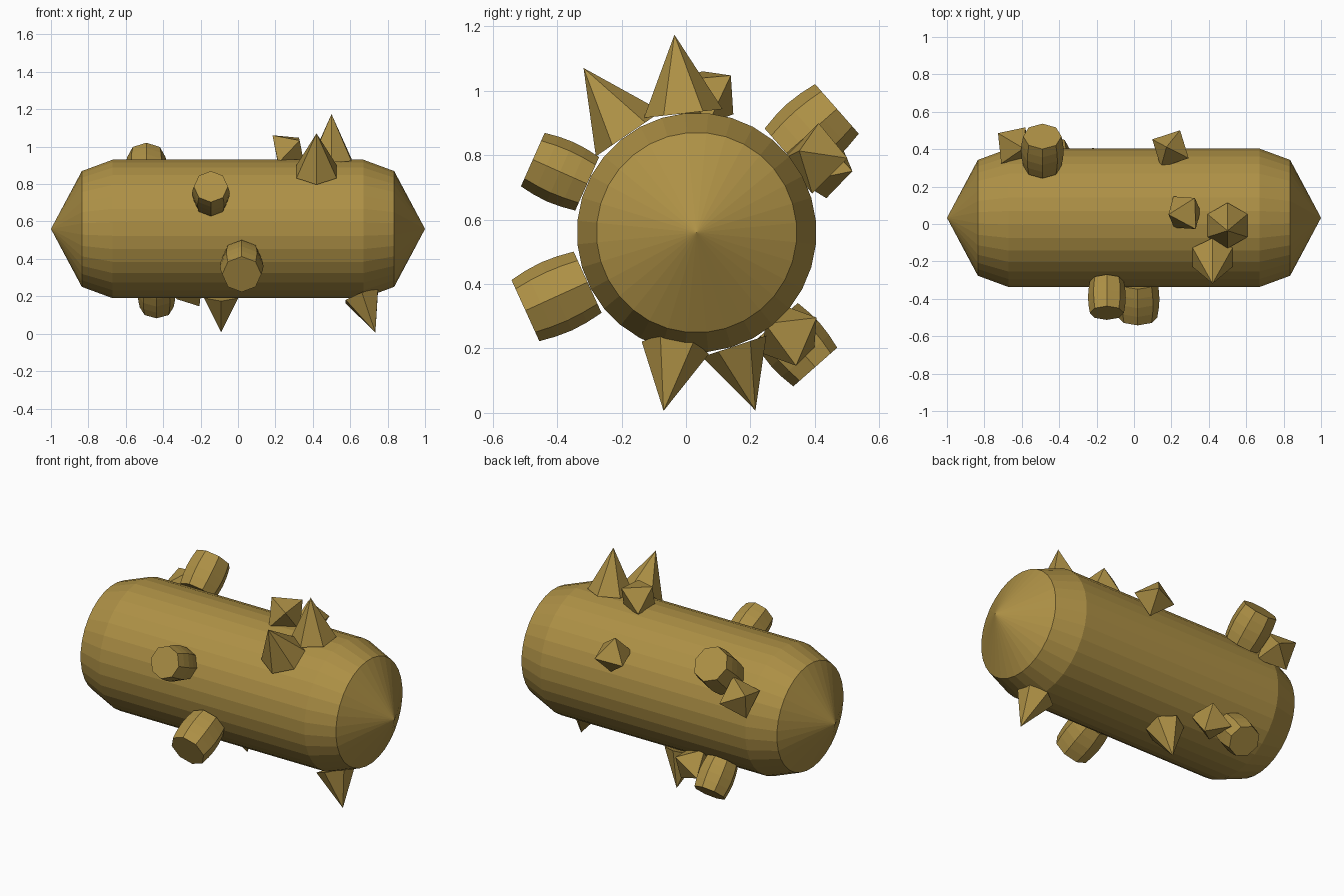
import bpy
import math
from mathutils import Vector

if "Cube" in bpy.data.objects:
    bpy.data.objects.remove(bpy.data.objects["Cube"])

CY, CZ, R = 0.033, 0.56, 0.372   # hull axis position and radius

mat = bpy.data.materials.new("ochre")
mat.diffuse_color = (0.42, 0.28, 0.06, 1)
mat.use_nodes = True
mat.node_tree.nodes["Principled BSDF"].inputs["Base Color"].default_value = mat.diffuse_color


def add_mesh(name, verts, faces):
    me = bpy.data.meshes.new(name)
    me.from_pydata([tuple(v) for v in verts], [], faces)
    me.materials.append(mat)
    ob = bpy.data.objects.new(name, me)
    bpy.context.collection.objects.link(ob)
    return ob


def lathe(name, origin, axis, profile, sides, phase=0.0):
    """Spin (height, radius) pairs round an axis; radius 0 makes a point."""
    n = Vector(axis).normalized()
    ref = Vector((1, 0, 0)) if abs(n.x) < 0.9 else Vector((0, 1, 0))
    t = (ref - n * ref.dot(n)).normalized()
    u = n.cross(t)
    verts, rings, faces = [], [], []
    for h, r in profile:
        start = len(verts)
        c = Vector(origin) + n * h
        if r == 0:
            verts.append(c)
            rings.append([start] * sides)
            continue
        for i in range(sides):
            a = phase + math.tau * i / sides
            verts.append(c + (t * math.cos(a) + u * math.sin(a)) * r)
        rings.append(list(range(start, start + sides)))
    for lo, hi in zip(rings, rings[1:]):
        for i in range(sides):
            j = (i + 1) % sides
            face = list(dict.fromkeys((lo[i], lo[j], hi[j], hi[i])))
            faces.append(face)
    if profile[0][1]:
        faces.append(rings[0][::-1])
    if profile[-1][1]:
        faces.append(rings[-1])
    return add_mesh(name, verts, faces)


def radial(deg, tilt=0.0):
    a, k = math.radians(deg), math.radians(tilt)
    return Vector((math.sin(k), math.cos(a) * math.cos(k), math.sin(a) * math.cos(k)))


def surface(x, deg, dist=R):
    return Vector((x, CY, CZ)) + radial(deg) * dist


# Main hull: capsule with pointed, stepped ends
lathe("hull", (0, CY, CZ), (1, 0, 0),
      [(-1, 0), (-0.835, 0.311), (-0.67, R), (0.67, R), (0.835, 0.311), (1, 0)],
      32, math.pi / 32)

# Bulging barrels: x, angle round the hull, belly radius
for i, (x, deg, r) in enumerate([(-0.145, 156, 0.101), (0.02, 204.5, 0.116),
                                 (-0.49, 41.4, 0.114), (-0.435, -48.6, 0.101)]):
    length = r * 1.83
    prof = [(length * k / 4, r * (0.9 + 0.1 * math.sin(math.pi * k / 4))) for k in range(5)]
    lathe(f"barrel_{i + 1}", surface(x, deg), radial(deg), prof, 8)

# Six-sided spikes: x, angle, base radius, lean towards the end, base distance
for i, (x, deg, r, tilt, dist) in enumerate([(0.5, 96.4, 0.123, 0, R), (0.42, 124.5, 0.124, 0, R),
                                             (0.662, -100.5, 0.106, 20, 0.364),
                                             (-0.09, -71.7, 0.105, 0, R)]):
    lathe(f"spike_{i + 1}", surface(x, deg, dist), radial(deg, tilt),
          [(0, r), (r * 2, 0)], 6, math.pi / 2)

# Octahedral crystals: centre, two of the half-diagonals, radius
crystals = [((0.27, 0.06, 0.98), (-0.09, -0.01, 0.085), (0.05, 0.08, 0.075), 0.118),
            ((0.195, 0.402, 0.79), (-0.083, 0.043, -0.02), (0.045, 0.096, 0.0), 0.112),
            ((-0.645, 0.42, 0.77), (0.067, 0.10, -0.02), (-0.082, 0.045, 0.05), 0.118),
            ((-0.27, 0.322, 0.24), (0.065, 0.02, -0.095), (0.06, 0.085, 0.05), 0.115)]
for i, (c, a, b, r) in enumerate(crystals):
    c, a, b = Vector(c), Vector(a).normalized(), Vector(b)
    b = (b - a * b.dot(a)).normalized()
    n = a.cross(b)
    verts = [c + d * r for d in (a, b, -a, -b, n, -n)]
    faces = []
    for k in range(4):
        j = (k + 1) % 4
        faces += [(k, j, 4), (j, k, 5)]
    add_mesh(f"crystal_{i + 1}", verts, faces)
